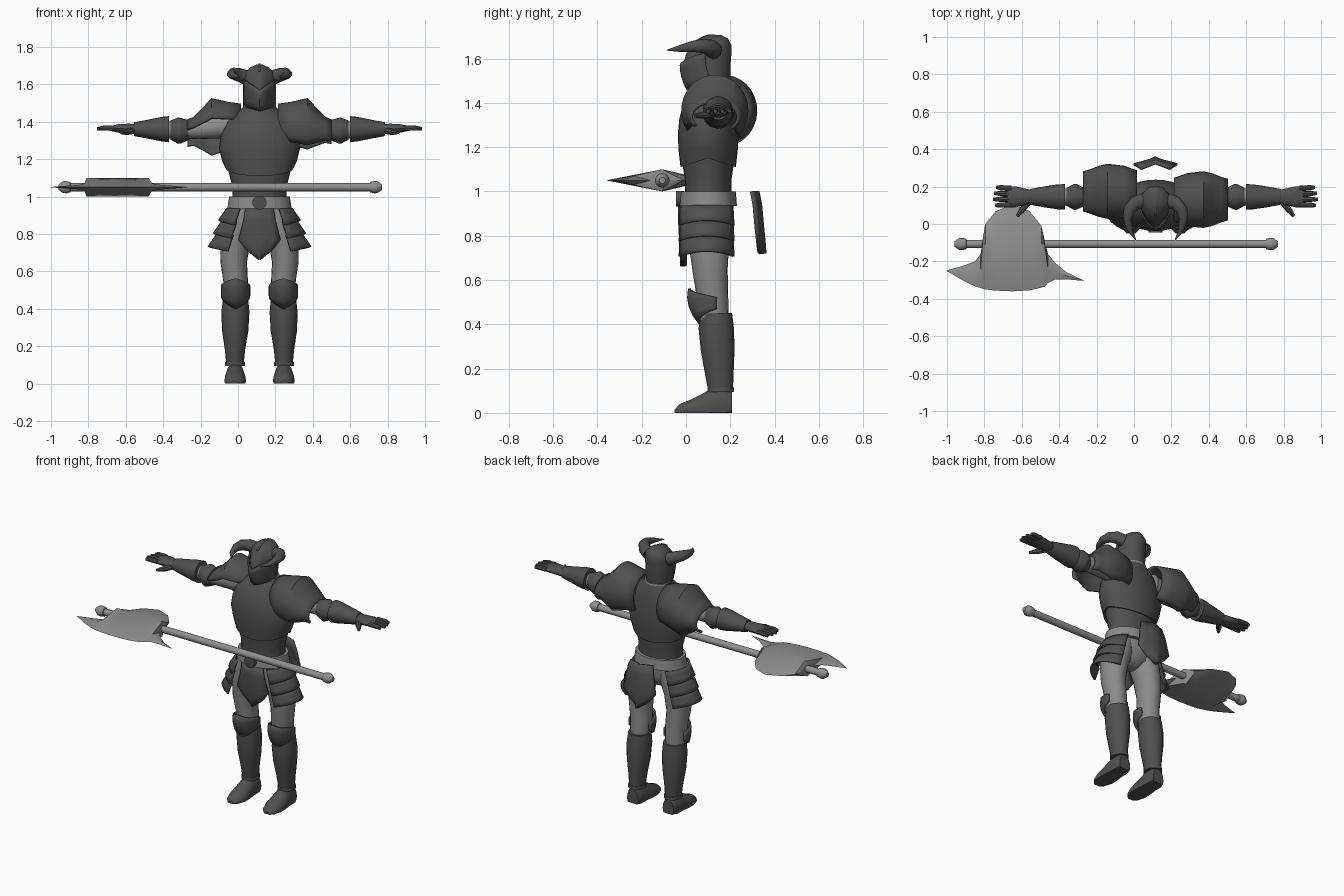
import bpy, bmesh, math
from mathutils import Vector

if "Cube" in bpy.data.objects:
    bpy.data.objects.remove(bpy.data.objects["Cube"])

CX = 0.115   # the figure stands beside the weapon's middle
AY = 0.145   # depth of the arm axis
TAU = math.tau
made = []


def material(name, value):
    m = bpy.data.materials.new(name)
    m.use_nodes = True
    m.diffuse_color = (value, value, value, 1)
    m.node_tree.nodes["Principled BSDF"].inputs["Base Color"].default_value = (value, value, value, 1)
    return m


ARMOUR = material("dark armour", 0.08)
CLOTH = material("grey cloth", 0.26)
STEEL = material("grey steel", 0.28)


def build(name, verts, faces, mat, side=1, thick=0, x0=CX):
    me = bpy.data.meshes.new(name)
    me.from_pydata([(v[0] * side, v[1], v[2]) for v in verts], [], faces)
    bm = bmesh.new()
    bm.from_mesh(me)
    bmesh.ops.remove_doubles(bm, verts=bm.verts, dist=0.0005)
    bmesh.ops.recalc_face_normals(bm, faces=bm.faces)
    bm.to_mesh(me)
    bm.free()
    me.materials.append(mat)
    ob = bpy.data.objects.new(name, me)
    ob.location.x = x0
    bpy.context.collection.objects.link(ob)
    if thick:
        mod = ob.modifiers.new("thickness", "SOLIDIFY")
        mod.thickness = thick
        mod.offset = 0
    made.append(ob)
    return ob


def skin(rings, closed=True):
    n = len(rings[0])
    verts = [p for r in rings for p in r]
    faces = []
    for i in range(len(rings) - 1):
        for j in range(n if closed else n - 1):
            k = (j + 1) % n
            faces.append((i * n + j, i * n + k, (i + 1) * n + k, (i + 1) * n + j))
    if closed:
        faces += [tuple(range(n))[::-1], tuple(range(len(verts) - n, len(verts)))]
    return verts, faces


def loft(name, sections, mat, axis="z", side=1, n=20, shape=None):
    """Sections are (x, y, z, first radius, second radius)."""
    rings = []
    for i, (x, y, z, a, b) in enumerate(sections):
        ring = []
        for j in range(n):
            c, s = a * math.cos(TAU * j / n), b * math.sin(TAU * j / n)
            p = {"z": (x + c, y + s, z), "x": (x, y + c, z + s), "y": (x + c, y, z + s)}[axis]
            ring.append(shape(i, p) if shape else p)
        rings.append(ring)
    return build(name, *skin(rings), mat, side)


def tube(name, points, mat, side=1, n=12, x0=CX):
    """Points are (x, y, z, radius)."""
    pts = [Vector(p[:3]) for p in points]
    rings = []
    for i, p in enumerate(pts):
        d = pts[min(i + 1, len(pts) - 1)] - pts[max(i - 1, 0)]
        q = d.to_track_quat("Z", "Y")
        r = points[i][3]
        rings.append([p + q @ Vector((r * math.cos(TAU * j / n), r * math.sin(TAU * j / n), 0)) for j in range(n)])
    return build(name, *skin(rings), mat, side, x0=x0)


def sheet(name, f, nu, nv, mat, side=1, thick=0.012):
    rings = [[f(u / nu, v / nv) for u in range(nu + 1)] for v in range(nv + 1)]
    return build(name, *skin(rings, False), mat, side, thick)


# torso
def chest_edge(i, p):
    drop = 0.035 * abs(p[1] - 0.1) / 0.11 if i == 0 else 0
    return (p[0], p[1], p[2] - drop)


loft("breastplate", [(0, .1, 1.15, .18, .125), (0, .1, 1.19, .2, .134), (0, .1, 1.26, .217, .137),
                     (0, .1, 1.33, .205, .13), (0, .105, 1.4, .175, .115), (0, .115, 1.45, .125, .095),
                     (0, .12, 1.475, .09, .08)], ARMOUR, n=32, shape=chest_edge)
loft("abdomen_plate", [(0, .1, .99, .145, .105), (0, .1, 1.05, .145, .105), (0, .1, 1.17, .175, .122)], ARMOUR, n=28)
loft("belt", [(0, .1, .935, .172, .13), (0, .1, 1.0, .162, .125)], CLOTH, n=28)
loft("pelvis", [(0, .1, .79, .03, .04), (0, .1, .83, .14, .085), (0, .1, .88, .175, .1), (0, .1, .96, .165, .105)], CLOTH, n=24)
loft("buckle", [(0, -.045, .967, .038, .036), (0, -.01, .967, .038, .036)], ARMOUR, "y")
loft("collar", [(0, .12, 1.45, .095, .085), (0, .12, 1.485, .088, .08)], CLOTH)
loft("neck", [(0, .12, 1.44, .06, .06), (0, .12, 1.52, .06, .06)], ARMOUR)


# helmet, narrowing towards a pointed face
def face_point(i, p):
    return (p[0] * (1 - 0.45 * max(0, 0.1 - p[1]) / 0.11), p[1], p[2])


def helm(z, front, back, w):
    return (0, (front + back) / 2, z, w, (back - front) / 2)


loft("helmet", [helm(1.45, .03, .19, .072), helm(1.5, .005, .2, .083), helm(1.56, -.015, .2, .088),
                helm(1.62, .0, .205, .088), helm(1.66, .03, .205, .08), helm(1.69, .065, .19, .05),
                helm(1.706, .1, .16, .015)], ARMOUR, n=24, shape=face_point)


def visor(u, v):
    t = 2 * u - 1
    side_z = 0.035 * abs(t)
    return (.085 * t, -.024 + .11 * t * t + .03 * (1 - v) ** 2, 1.46 + (0.11 + side_z) * v + .02 * abs(t))


sheet("visor", visor, 10, 4, ARMOUR, thick=.009)
sheet("crest", lambda u, v: (0, .04 + .15 * u, 1.66 + v * (.02 + .03 * math.sin(math.pi * u))), 8, 1, ARMOUR)


# hanging plates with a middle ridge
def hanging(name, rows, ridge, thick):
    def f(u, v):
        z, w, y = rows[round(v * (len(rows) - 1))]
        t = 2 * u - 1
        return (w * t, y + ridge * abs(t), z)
    sheet(name, f, 6, len(rows) - 1, ARMOUR, thick=thick)


hanging("front_tabard", [(.935, .075, -.03), (.87, .085, -.03), (.77, .112, -.025), (.72, .075, -.022), (.663, .004, -.02)], .02, .012)
hanging("back_tabard", [(1.0, .08, .325), (.94, .095, .337), (.82, .117, .348), (.77, .075, .353), (.72, .005, .357)], -.03, .014)

for side, label in ((1, "left_"), (-1, "right_")):
    # horns
    tube(label + "horn", [(.07, .125, 1.635, .04), (.11, .11, 1.65, .037), (.14, .075, 1.657, .032), (.15, .03, 1.655, .025),
                          (.138, -.03, 1.645, .015), (.105, -.086, 1.638, .002)], ARMOUR, side)

    # shoulder guard: the right one sits further back
    first, last, depth = (-45, 215, AY - .015) if side > 0 else (-65, 160, AY + .025)
    stations = [(.1, 1.37, .11, .12), (.17, 1.37, .135, .13), (.255, 1.365, .145, .155),
                (.3, 1.355, .135, .115), (.35, 1.345, .115, .075), (.385, 1.335, .105, .07)]

    def guard(u, v):
        x, z, ry, rz = stations[round(v * 5)]
        a = math.radians(first + (last - first) * u)
        return (x, depth + ry * math.cos(a), z + rz * math.sin(a))
    sheet(label + "shoulder_guard", guard, 18, 5, ARMOUR, side, .014)

    # arm
    loft(label + "upper_arm", [(.12, AY, 1.38, .075, .08), (.2, AY, 1.375, .065, .065), (.32, AY, 1.36, .05, .052),
                               (.5, AY, 1.355, .045, .045)], CLOTH, "x", side)
    loft(label + "elbow_guard", [(.375, AY, 1.355, .045, .052), (.42, AY, 1.352, .068, .068), (.435, AY, 1.352, .07, .07),
                                 (.475, AY, 1.355, .048, .052)], ARMOUR, "x", side, 12)
    loft(label + "vambrace", [(.485, AY, 1.36, .068, .07), (.52, AY, 1.36, .067, .066), (.6, AY, 1.36, .055, .05),
                              (.67, AY, 1.36, .042, .037)], ARMOUR, "x", side)
    loft(label + "palm", [(.65, AY, 1.36, .035, .028), (.7, AY, 1.362, .045, .028), (.75, AY, 1.364, .056, .024),
                          (.79, AY, 1.364, .055, .015)], ARMOUR, "x", side, 14)
    for k in range(4):
        y = AY - .042 + .029 * k
        tip = .872 - .012 * abs(k - 1.3)
        tube(label + "finger", [(.77, y, 1.366, .015), (.83, y + .002 * (k - 1), 1.366, .014), (tip, y + .003 * (k - 1), 1.362, .009)], ARMOUR, side, 8)
    tube(label + "thumb", [(.675, .125, 1.352, .018), (.71, .08, 1.345, .017), (.74, .042, 1.342, .009)], ARMOUR, side, 8)

    # layered hip plates
    for k in range(3):
        def hip(u, v, k=k):
            a = math.radians(-52 + 104 * u)
            rx = .172 + .028 * k + v * .045
            arch = .025 * math.cos(a * 1.7)
            return (rx * math.cos(a), .093 + (.148 + .006 * v) * math.sin(a), .935 - .07 * k - v * (.1 - arch) + .01 * v)
        sheet(label + "hip_plate", hip, 10, 3, ARMOUR, side)

    # leg
    loft(label + "thigh", [(.085, .1, .93, .075, .095), (.105, .1, .85, .092, .1), (.13, .104, .75, .08, .09),
                           (.138, .108, .65, .071, .08), (.128, .117, .55, .066, .073), (.128, .125, .42, .062, .068)], CLOTH, side=side)
    loft(label + "greave", [(.128, .135, .45, .068, .073), (.129, .137, .38, .075, .08), (.13, .143, .28, .07, .076),
                            (.131, .15, .18, .054, .065), (.131, .156, .1, .046, .056)], ARMOUR, side=side)
    loft(label + "ankle_band", [(.131, .156, .095, .054, .06), (.131, .156, .115, .052, .06)], ARMOUR, side=side)

    def knee(u, v):
        t = 2 * u - 1
        a = t * math.radians(95)
        top, low = .562 - .04 * abs(t), .4 + .07 * abs(t)
        bulge = .1 + .025 * math.sin(math.pi * (.2 + .6 * (1 - v))) - .05 * v * v * (1 - abs(t))
        return (.128 + .073 * math.sin(a), .13 - bulge * math.cos(a), top + (low - top) * v)
    sheet(label + "knee_guard", knee, 12, 4, ARMOUR, side)

    # boot with a flat sole
    loft(label + "boot", [(.132, -.052, .004, .022, .01), (.131, -.03, .01, .043, .03), (.13, .02, .015, .058, .045),
                          (.13, .07, .02, .057, .065), (.13, .12, .03, .051, .085), (.13, .18, .03, .05, .085),
                          (.13, .208, .03, .04, .065)], ARMOUR, "y", side, 18, lambda i, p: (p[0], p[1], max(p[2], 0)))

# poleaxe shaft with knobbed ends
PY, PZ = -.107, 1.05
half = [(0, .022), (.8, .022), (.802, .028), (.825, .033), (.84, .032), (.865, .014)]
profile = [(-d, r) for d, r in half[:0:-1]] + half
tube("poleaxe_shaft", [(d - .095, PY, PZ, r) for d, r in profile], STEEL, n=16, x0=0)

# poleaxe blade: columns of (x, back edge, front edge, half thickness)
columns = [(-1, -.248, -.252, .001), (-.91, -.222, -.305, .008), (-.85, -.2, -.333, .012), (-.82, -.16, -.342, .02),
           (-.81, -.085, -.345, .05), (-.795, 0, -.35, .05), (-.74, .068, -.356, .05), (-.65, .105, -.36, .05),
           (-.56, .07, -.355, .05), (-.495, -.01, -.34, .05), (-.478, -.085, -.335, .05), (-.46, -.16, -.315, .02),
           (-.42, -.21, -.296, .013), (-.36, -.258, -.296, .008), (-.27, -.301, -.304, .001)]
rings = []
for x, back, front, h in columns:
    mid = PY if back > PY else (back + front) / 2
    rings.append([(x, back, PZ), (x, mid, PZ + h), (x, front, PZ), (x, mid, PZ - h)])
build("poleaxe_blade", *skin(rings), STEEL, x0=0)

# smooth shading with crisp edges
bpy.ops.object.select_all(action="DESELECT")
for ob in made:
    ob.select_set(True)
bpy.context.view_layer.objects.active = made[0]
bpy.ops.object.shade_smooth_by_angle(angle=math.radians(38))
